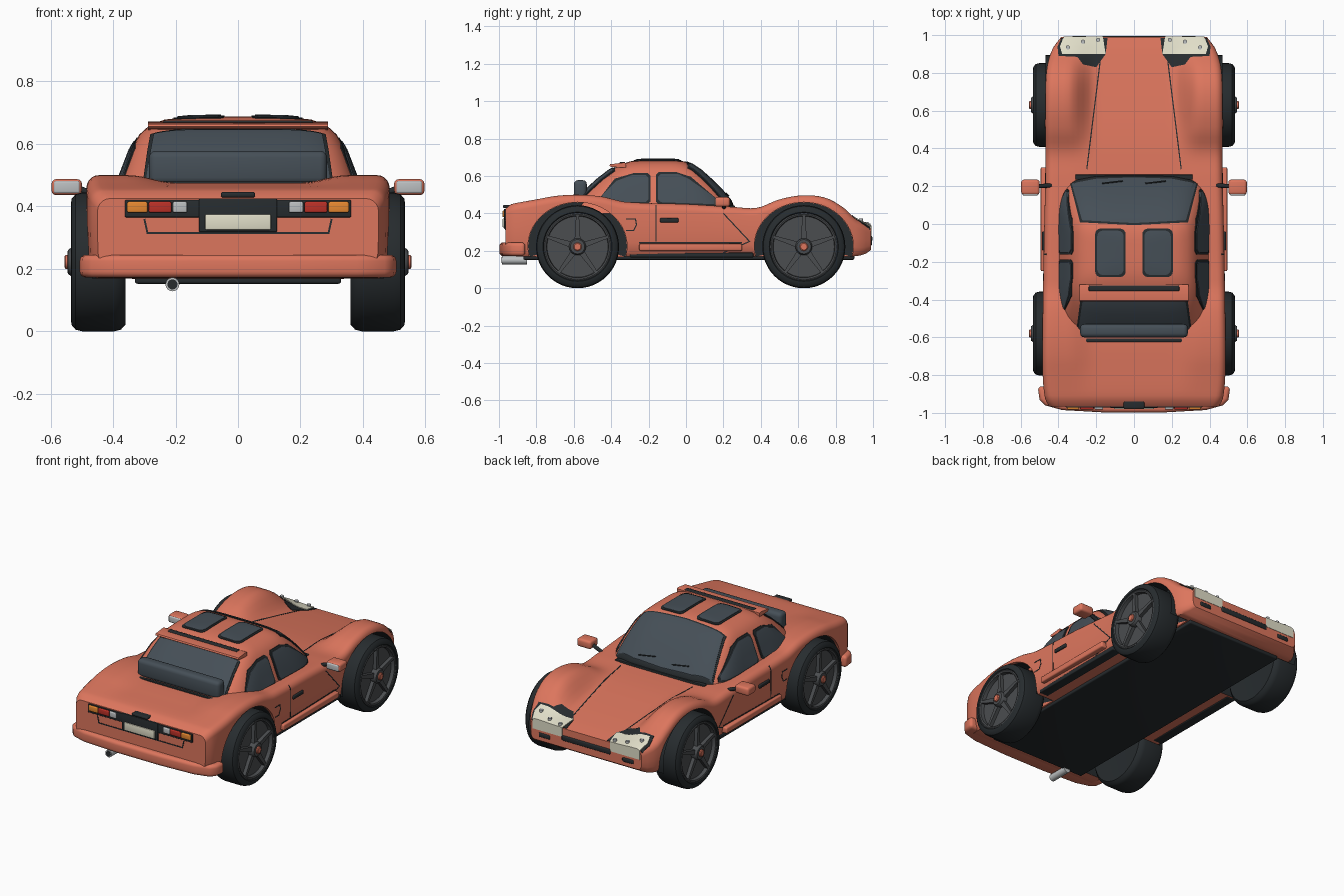
import bpy, bmesh, math
from mathutils import Vector as V

if "Cube" in bpy.data.objects:
    bpy.data.objects.remove(bpy.data.objects["Cube"])

def mat(name, r, g, b):
    m = bpy.data.materials.new(name)
    m.diffuse_color = (r, g, b, 1)
    m.use_nodes = True
    m.node_tree.nodes["Principled BSDF"].inputs["Base Color"].default_value = m.diffuse_color
    return m
ORANGE, BLACK = mat("orange_paint", .72, .18, .11), mat("black_trim", .02, .025, .028)
GLASS, DARK = mat("dark_glass", .06, .078, .095), mat("dark_metal", .07, .075, .08)
CREAM, SILVER = mat("cream", .75, .73, .58), mat("silver", .5, .52, .53)
RED, AMBER = mat("red", .5, .03, .02), mat("amber", .8, .25, .03)

def finish(o, m, mirror=False):
    o.data.materials.clear()
    o.data.materials.append(m)
    o.data.shade_smooth()
    o.data.set_sharp_from_angle(angle=math.radians(35))
    if mirror:
        o.modifiers.new("Mirror", 'MIRROR')
    return o

def to_obj(name, bm, m, mirror=False):
    bmesh.ops.recalc_face_normals(bm, faces=bm.faces)
    me = bpy.data.meshes.new(name)
    bm.to_mesh(me)
    bm.free()
    o = bpy.data.objects.new(name, me)
    bpy.context.collection.objects.link(o)
    return finish(o, m, mirror)

def loft(name, rings, m, mirror=False, caps=True, closed=True):
    bm = bmesh.new()
    R = [[bm.verts.new(p) for p in r] for r in rings]
    n = len(R[0])
    for a, b in zip(R, R[1:]):
        for i in range(n if closed else n - 1):
            bm.faces.new((a[i], a[(i + 1) % n], b[(i + 1) % n], b[i]))
    if caps:
        bm.faces.new(R[0])
        bm.faces.new(R[-1])
    return to_obj(name, bm, m, mirror)

def prism(name, pts, axis, lo, hi, m=BLACK, mirror=False):
    put = {'x': lambda a, b, c: (c, a, b), 'y': lambda a, b, c: (a, c, b), 'z': lambda a, b, c: (a, b, c)}[axis]
    return loft(name, [[put(a, b, c) for a, b in pts] for c in (lo, hi)], m, mirror)

def box(name, lo, hi, m, r=.008, mirror=False):
    bm = bmesh.new()
    bmesh.ops.create_cube(bm, size=1)
    for v in bm.verts:
        v.co = [(l + h) / 2 + c * (h - l) for l, h, c in zip(lo, hi, v.co)]
    bmesh.ops.bevel(bm, geom=bm.edges[:], offset=r, segments=3, profile=.5, affect='EDGES')
    return to_obj(name, bm, m, mirror)

def rod(name, a, b, r, m, mirror=False, n=16):
    a, b = V(a), V(b)
    q = (b - a).to_track_quat('Z', 'Y')
    ring = [q @ V((r * math.cos(2 * math.pi * i / n), r * math.sin(2 * math.pi * i / n), 0)) for i in range(n)]
    return loft(name, [[p + c for p in ring] for c in (a, b)], m, mirror)

def boolean(o, cutter, op):
    md = o.modifiers.new("Cut", 'BOOLEAN')
    md.operation, md.solver, md.object = op, 'EXACT', cutter
    me = bpy.data.meshes.new_from_object(o.evaluated_get(bpy.context.evaluated_depsgraph_get()))
    o.modifiers.clear()
    o.data = me
    bpy.data.objects.remove(cutter)

# Panel that follows a base surface: inflated copy of the base trimmed by a prism
def panel(name, base, pts, axis, lo, hi, d, m, mirror=False):
    o = base.copy()
    o.data = base.data.copy()
    o.name = name
    bpy.context.collection.objects.link(o)
    for v, nrm in zip(o.data.vertices, [v.normal.copy() for v in base.data.vertices]):
        v.co += nrm * d
    boolean(o, prism("cutter", pts, axis, lo, hi), 'INTERSECT')
    return finish(o, m, mirror)

# Outline of a polyline with a small width, for seams
def seam(pts, w=.003):
    P = [V(p) for p in pts]
    L, R = [], []
    for i, p in enumerate(P):
        d1 = (p - P[i - 1]).normalized() if i else (P[1] - p).normalized()
        d2 = (P[i + 1] - p).normalized() if i < len(P) - 1 else d1
        n1, n2 = V((-d1.y, d1.x)), V((-d2.y, d2.x))
        n = (n1 + n2).normalized()
        n = n * (w / max(.4, n.dot(n1)))
        L.append(tuple(p + n))
        R.append(tuple(p - n))
    return L + R[::-1]

def rrect(x0, x1, y0, y1, r):
    c = [(x1 - r, y1 - r), (x0 + r, y1 - r), (x0 + r, y0 + r), (x1 - r, y0 + r)]
    return [(cx + r * math.cos(math.radians(90 * k + 22.5 * j)), cy + r * math.sin(math.radians(90 * k + 22.5 * j)))
            for k, (cx, cy) in enumerate(c) for j in range(5)]

def grow(pts, d):
    cx, cy = sum(p[0] for p in pts) / len(pts), sum(p[1] for p in pts) / len(pts)
    return [(x + d * (x > cx) - d * (x < cx), y + d * (y > cy) - d * (y < cy)) for x, y in pts]

def interp(T, t):
    i = max(0, min(len(T) - 2, sum(t >= a for a, _ in T) - 1))
    def slope(k):
        a, b = T[max(0, k - 1)], T[min(len(T) - 1, k + 1)]
        return (b[1] - a[1]) / (b[0] - a[0])
    (x0, y0), (x1, y1) = T[i], T[i + 1]
    h = x1 - x0
    s = (t - x0) / h
    return (y0 * (1 + 2 * s) * (1 - s) ** 2 + slope(i) * h * s * (1 - s) ** 2
            + y1 * s * s * (3 - 2 * s) + slope(i + 1) * h * s * s * (s - 1))

# Body shell: cross-sections along y with raised fenders
WIDTH = [(-.965, .45), (-.92, .472), (-.75, .485), (-.4, .482), (0, .475), (.3, .468), (.6, .47), (.82, .462), (.93, .43), (.99, .385)]
DECK = [(-.965, .425), (-.94, .447), (-.9, .457), (-.8, .465), (-.6, .475), (-.3, .46), (.25, .43), (.45, .415), (.7, .38), (.9, .345), (.99, .325)]
FENDER = [(-.965, .425), (-.94, .447), (-.9, .457), (-.8, .475), (-.7, .493), (-.58, .50), (-.45, .49), (-.33, .462), (-.2, .455), (0, .45),
          (.25, .435), (.38, .43), (.5, .475), (.63, .497), (.75, .482), (.85, .425), (.9, .375), (.95, .348), (.99, .33)]
FLOOR = [(-.965, .19), (-.9, .17), (0, .17), (.88, .17), (.95, .18), (.99, .205)]

def top(x, y):
    s = min(1, max(0, (abs(x) - .2) / .15))
    d = interp(DECK, y)
    return d + max(0, interp(FENDER, y) - d) * s * s * (3 - 2 * s)

rings = []
for k in range(71):
    y = -.965 + 1.955 * k / 70
    w, zb, r = interp(WIDTH, y), interp(FLOOR, y), .04
    zt = top(w - r, y)
    zs = zt - r
    half = [(.94 * w, zb)] + [(f * w, zb + (zs - zb) * t) for f, t in ((.975, .08), (.995, .3), (1, .6))]
    half += [(w - r + r * math.cos(a * math.pi / 10), zs + r * math.sin(a * math.pi / 10)) for a in range(6)]
    half += [((w - r) * (1 - j / 16), top((w - r) * (1 - j / 16), y)) for j in range(1, 17)]
    rings.append([(x, y, z) for x, z in half] + [(-x, y, z) for x, z in half[-2::-1]])
body = loft("body", rings, ORANGE)

# Cabin: rounded rings shrinking toward the roof (z, front y, rear y, half width)
rings = []
for z, yf, yr, w in [(.40, .27, -.64, .41), (.46, .245, -.60, .392), (.52, .195, -.54, .368), (.58, .135, -.475, .345), (.63, .08, -.41, .316),
                     (.66, .035, -.35, .283), (.678, -.01, -.30, .235), (.686, -.05, -.25, .16), (.688, -.09, -.2, .08)]:
    ang = [2 * math.pi * i / 64 for i in range(64)]
    pw = lambda c: math.copysign(abs(c) ** .4, c)
    rings.append([(w * pw(math.cos(a)), (yf + yr) / 2 + (yf - yr) / 2 * pw(math.sin(a)), z) for a in ang])
cabin = loft("cabin", rings, ORANGE)

# Windows: black surround plus glass
quarter = [(-.455, .462), (-.445, .50), (-.37, .575), (-.29, .605), (-.215, .605), (-.2, .59), (-.2, .475), (-.215, .462)]
door = [(-.15, .475), (-.15, .595), (-.135, .61), (-.04, .61), (.015, .585), (.17, .475), (.175, .455), (.14, .45), (-.135, .46)]
shield = [(-.33, .215), (-.2, .24), (0, .247), (.2, .24), (.33, .215), (.275, .02), (0, .005), (-.275, .02)]
rear = [(-.3, -.595), (.3, -.595), (.27, -.39), (-.27, -.39)]
sunroof = rrect(.055, .195, -.27, -.035, .03)
for nm, pts, ax, lo, hi, mir in [("quarter_window", quarter, 'x', .2, .6, True), ("door_window", door, 'x', .2, .6, True),
                                 ("windshield", shield, 'z', .42, .8, False), ("rear_window", rear, 'z', .42, .8, False),
                                 ("sunroof", sunroof, 'z', .64, .8, True)]:
    panel(nm + "_surround", cabin, grow(pts, .011), ax, lo, hi, .003, BLACK, mir)
    panel(nm, cabin, pts, ax, lo, hi, .006, GLASS, mir)

# Seams in the body
for nm, pts in [("door_seam", [(-.16, .25), (-.16, .445)]), ("fender_seam", [(.2, .4), (.34, .25), (.2, .19)]),
                ("sill_seam", [(-.25, .243), (.3, .243)]), ("fuel_flap", [(-.32, .37), (-.27, .37), (-.265, .34), (-.28, .308), (-.32, .308)])]:
    panel(nm, body, seam(pts), 'x', .4, .6, .0015, BLACK, True)
panel("hood_seam", body, seam([(.25, .29), (.165, .975)]), 'z', .28, .6, .0015, BLACK, True)
panel("trunk_seam", body, seam([(-.3, .36), (-.29, .315), (.29, .315), (.3, .36)]), 'y', -1.1, -.9, .003, BLACK)

# Headlights
panel("headlight_surround", body, [(.14, .985), (.15, .9), (.2, .83), (.27, .845), (.3, .885), (.4, .89), (.405, .94), (.385, .985)], 'z', .27, .5, .003, BLACK, True)
panel("headlight", body, [(.165, .992), (.15, .9), (.38, .9), (.392, .94), (.372, .992)], 'z', .27, .5, .007, CREAM, True)
for x, y in ((.19, .975), (.27, .965), (.35, .935)):
    z = top(x, y)
    rod("headlight_bulb", (x, y, z), (x, y, z + .018), .011, SILVER, True)

# Cut wheel arches, then line them
for y in (-.58, .63):
    arc = [(math.cos(2 * math.pi * i / 48), math.sin(2 * math.pi * i / 48)) for i in range(48)]
    for s in (.34, -.6):
        boolean(body, prism("cutter", [(y + .265 * a, .225 + .235 * b) for a, b in arc], 'x', s, s + .26), 'DIFFERENCE')
    ang = [math.radians(-14 + 208 * i / 32) for i in range(33)]
    pts = [(y + .264 * math.cos(a), .225 + .234 * math.sin(a)) for a in ang]
    mid = [(y + .1 * math.cos(a), .225 + .05 * math.sin(a)) for a in ang]
    loft("arch_liner", [[(.34, *p) for p in mid], [(.341, *p) for p in pts], [(.468, *p) for p in pts]], BLACK, True, False, False)
finish(body, ORANGE)

# Wheels: lathed tyre and rim, five spokes, hub
def lathe(name, prof, y, z, m):
    a = [2 * math.pi * i / 48 for i in range(48)]
    loft(name, [[(x, y + r * math.cos(t), z + r * math.sin(t)) for t in a] for x, r in prof], m, True)

for y in (-.58, .63):
    z = .222
    lathe("tyre", [(.362, .17), (.36, .2), (.375, .217), (.395, .222), (.5, .222), (.52, .217), (.533, .202), (.535, .185), (.528, .178), (.505, .172)], y, z, BLACK)
    lathe("rim", [(.505, .18), (.531, .18), (.533, .174), (.53, .166), (.508, .163)], y, z, DARK)
    lathe("hub", [(.5, .045), (.535, .045), (.545, .038), (.546, .024)], y, z, DARK)
    lathe("hub_cap", [(.53, .022), (.552, .022), (.556, .017)], y, z, ORANGE)
    for k in range(5):
        a = math.radians(90 + 72 * k)
        c, s = math.cos(a), math.sin(a)
        pts = [(y + u * c - v * s, z + u * s + v * c) for u, v in ((.03, .016), (.168, .008), (.168, -.008), (.03, -.016))]
        prism("spoke", pts, 'x', .505, .53, DARK, True)

# Underside, sills, bumper, exhaust
box("undertray", (-.33, -.87, .152), (.33, .9, .18), BLACK)
box("side_skirt", (.40, -.3, .165), (.462, .36, .19), BLACK, .005, True)
box("sill", (.44, -.25, .2), (.494, .3, .238), ORANGE, .008, True)
bumper = prism("bumper", [(-.4, -.86), (-.51, -.86), (-.5, -.93), (-.47, -.96), (-.38, -.985), (-.15, -.998), (.15, -.998), (.38, -.985),
                          (.47, -.96), (.5, -.93), (.51, -.86), (.4, -.86)], 'z', .172, .245, ORANGE)
md = bumper.modifiers.new("Bevel", 'BEVEL')
md.width, md.segments, md.limit_method, md.angle_limit = .02, 4, 'ANGLE', math.radians(60)
bumper.data.set_sharp_from_angle(angle=math.radians(100))
rod("exhaust", (-.21, -.985, .15), (-.21, -.85, .15), .022, SILVER, n=24)
rod("exhaust_bore", (-.21, -.987, .15), (-.21, -.95, .15), .016, BLACK, n=24)

# Rear lights and plate
box("light_panel", (-.362, -.972, .365), (.362, -.94, .42), BLACK, .004)
box("plate_recess", (-.125, -.974, .318), (.125, -.94, .425), BLACK, .004)
box("number_plate", (-.105, -.98, .325), (.105, -.95, .374), CREAM, .004)
box("trunk_handle", (-.055, -.978, .428), (.055, -.93, .446), BLACK, .007)
for nm, a, b, m in (("turn_light", .29, .355, AMBER), ("brake_light", .213, .286, RED), ("reverse_light", .163, .209, SILVER)):
    box(nm, (a, -.982, .38), (b, -.95, .415), m, .005, True)

# Nose openings
box("grille", (-.17, .96, .248), (.17, .996, .282), BLACK, .008)
box("nose_vent", (.25, .95, .228), (.33, .995, .256), BLACK, .008, True)

# Mirrors, door handles, wipers
rod("mirror_arm", (.42, .205, .42), (.52, .2, .46), .011, BLACK, True)
box("mirror", (.5, .155, .436), (.597, .235, .487), ORANGE, .014, True)
box("mirror_glass", (.507, .151, .442), (.59, .17, .481), SILVER, .006, True)
box("door_handle", (.46, -.14, .352), (.487, -.04, .375), BLACK, .006, True)
for x in (-.17, .06):
    rod("wiper", (x, .215, .507), (x + .11, .228, .494), .004, BLACK, n=8)
box("cowl_strip", (-.31, .235, .42), (.31, .262, .442), BLACK, .004)

# Roof spoiler and rear window bar
prism("roof_spoiler", [(-.32, .668), (-.33, .672), (-.405, .663), (-.41, .655), (-.4, .648), (-.32, .645)], 'x', -.288, .288, ORANGE)
box("spoiler_gap", (-.24, -.355, .655), (.24, -.325, .675), BLACK, .005)
box("rear_window_bar", (-.285, -.6, .47), (.285, -.53, .578), GLASS, .022)
box("deck_strip", (-.26, -.625, .465), (.26, -.605, .482), BLACK, .004)
